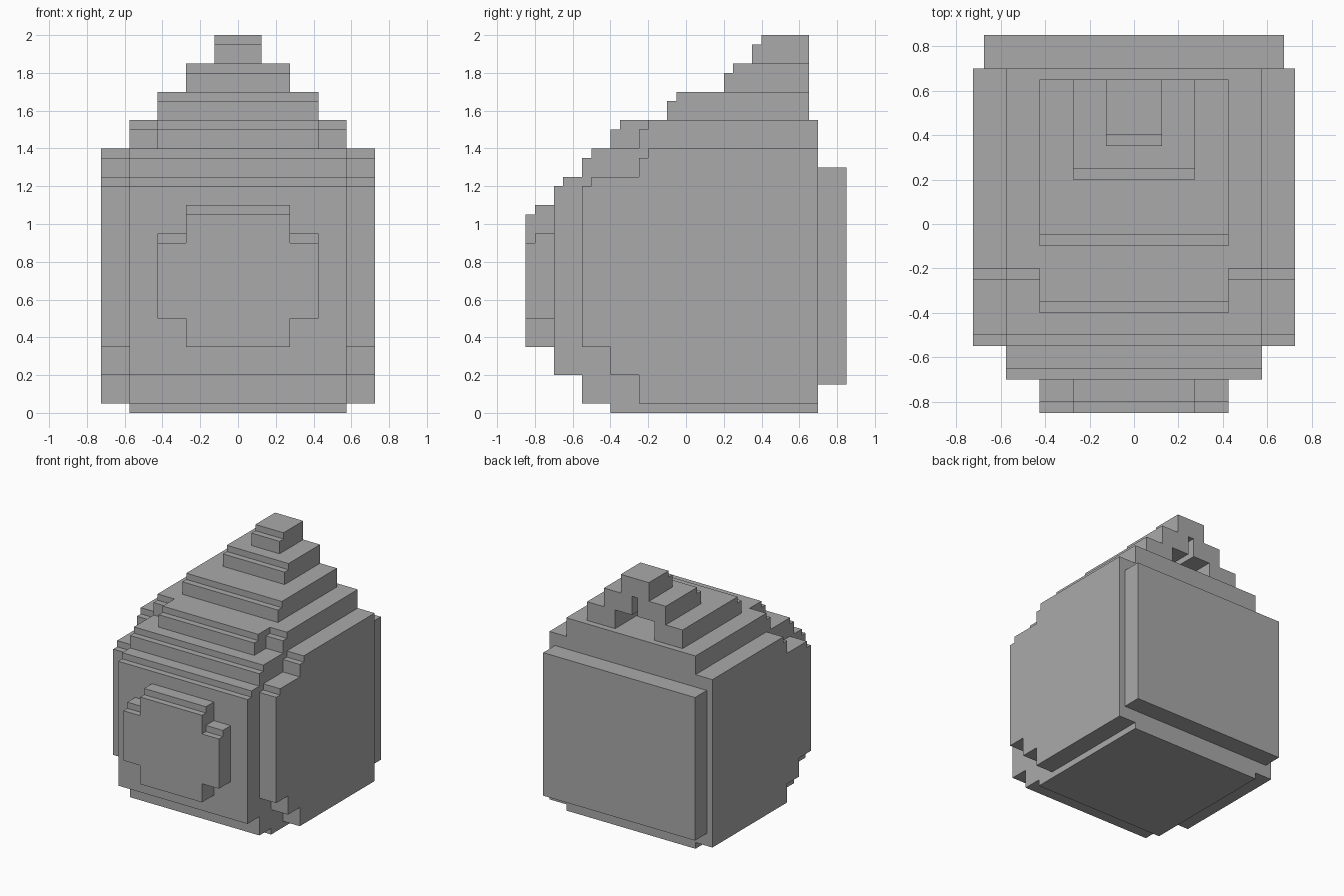
import bpy
import bmesh

default_cube = bpy.data.objects.get("Cube")
if default_cube:
    bpy.data.objects.remove(default_cube, do_unlink=True)

grey = bpy.data.materials.new("plain grey")
grey.use_nodes = True
grey.diffuse_color = (0.4, 0.4, 0.4, 1)
grey.node_tree.nodes["Principled BSDF"].inputs["Base Color"].default_value = (0.4, 0.4, 0.4, 1)


def prism(name, outline, lo, hi, axis="x"):
    """Extrude an outline: (y, z) points along x, or (x, z) points along y."""
    place = (lambda p, d: (d, *p)) if axis == "x" else (lambda p, d: (p[0], d, p[1]))
    bm = bmesh.new()
    ends = [[bm.verts.new(place(p, d)) for p in outline] for d in (lo, hi)]
    bm.faces.new(ends[0])
    bm.faces.new(ends[1])
    for i in range(len(outline)):
        j = (i + 1) % len(outline)
        bm.faces.new((ends[0][i], ends[0][j], ends[1][j], ends[1][i]))
    bmesh.ops.recalc_face_normals(bm, faces=bm.faces)
    mesh = bpy.data.meshes.new(name)
    bm.to_mesh(mesh)
    bm.free()
    mesh.materials.append(grey)
    obj = bpy.data.objects.new(name, mesh)
    bpy.context.collection.objects.link(obj)
    return obj


def rect(a0, a1, b0, b1):
    return [(a0, b0), (a1, b0), (a1, b1), (a0, b1)]


def stairs(start, *moves):
    """Outline made of alternating level and upright moves to given coordinates."""
    points = [start]
    for i, value in enumerate(moves):
        a, b = points[-1]
        points.append((value, b) if i % 2 == 0 else (a, value))
    return points


def cut(obj, cutter):
    mod = obj.modifiers.new("cut", "BOOLEAN")
    mod.operation = "DIFFERENCE"
    mod.solver = "EXACT"
    mod.object = cutter
    bpy.context.view_layer.objects.active = obj
    bpy.ops.object.modifier_apply(modifier=mod.name)
    bpy.data.objects.remove(cutter, do_unlink=True)


def both_sides(inner, outer):
    return (("left", inner, outer), ("right", -outer, -inner))


# Main body with stepped front and notched shoulders
body = prism("body", stairs((0.7, 0), -0.4, 0.05, -0.55, 0.2, -0.7, 1.2, -0.65, 1.25,
                            -0.55, 1.35, -0.5, 1.4, -0.4, 1.5, -0.35, 1.55, 0.7),
             -0.575, 0.575)
for side, lo, hi in both_sides(0.425, 0.8):
    cut(body, prism("notch", stairs((-1, 1.4), -0.25, 1.5, -0.2, 1.7, -1), lo, hi))

# Side walls
for side, lo, hi in both_sides(0.575, 0.725):
    prism(side + "_side_wall",
          stairs((0.7, 0.05), -0.25, 0.2, -0.4, 0.35, -0.55, 1.2, -0.5, 1.25,
                 -0.25, 1.35, -0.2, 1.4, 0.7), lo, hi)

# Back plate
prism("back_plate", rect(-0.675, 0.675, 0.15, 1.3), 0.7, 0.85, "y")

# Front boss: stepped cross with lips along its upper edges
boss = prism("front_boss", stairs((-0.275, 0.35), 0.275, 0.5, 0.425, 0.95, 0.275, 1.1,
                                  -0.275, 0.95, -0.425, 0.5, -0.275), -0.85, -0.7, "y")
cut(boss, prism("lip", rect(-0.5, 0.5, 1.05, 1.2), -1, -0.8, "y"))
for side, lo, hi in both_sides(0.275, 0.5):
    cut(boss, prism("lip", rect(lo, hi, 0.9, 1.2), -1, -0.8, "y"))

# Roof tiers, the lower two hollowed from behind
tiers = (("lower_tier", 0.425, -0.1, 1.55, 0.175, 0.3),
         ("middle_tier", 0.275, 0.2, 1.7, 0.025, 0.45),
         ("top_tier", 0.125, 0.35, 1.85, 0, 0))
for name, half, front, base, gap, gap_front in tiers:
    tier = prism(name, stairs((0.65, base), front, base + 0.1, front + 0.05,
                              base + 0.15, 0.65), -half, half)
    if gap:
        cut(tier, prism("hollow", rect(gap_front, 0.8, base - 0.1, base + 0.3), -gap, gap))
